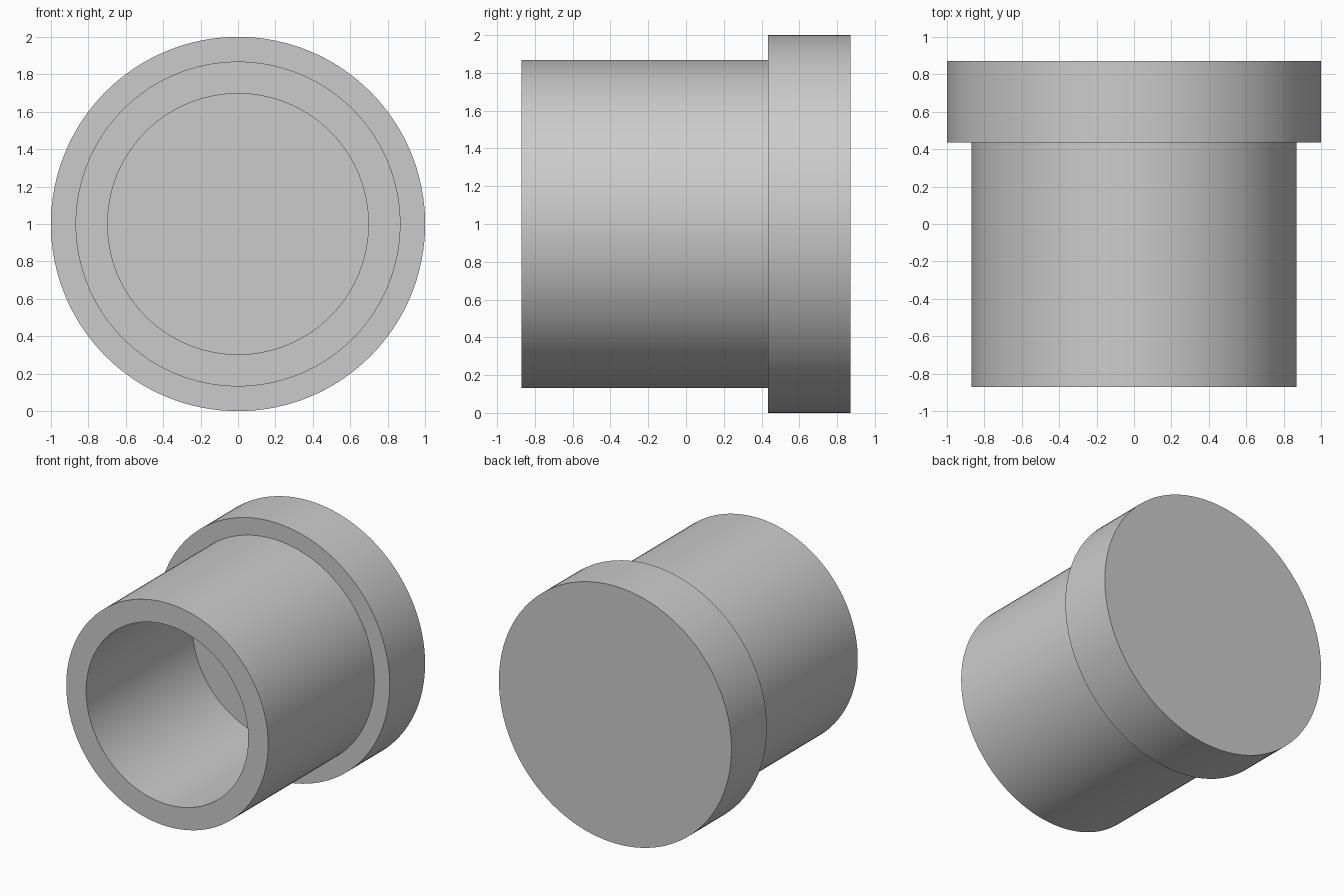
import bpy
import bmesh
import math

SEGMENTS = 128

cube = bpy.data.objects.get("Cube")
if cube:
    bpy.data.objects.remove(cube, do_unlink=True)

# Single plain grey
grey = bpy.data.materials.new("plain grey")
grey.use_nodes = True
colour = (0.6, 0.6, 0.6, 1)
grey.diffuse_color = colour
grey.node_tree.nodes["Principled BSDF"].inputs["Base Color"].default_value = colour

# Half section as (radius, y): bore floor, bore wall, rim, barrel, flange, back
bore, barrel, flange = 0.697, 0.868, 1.0
front, shoulder, back = -0.87, 0.435, 0.87
profile = [(bore, shoulder), (bore, front), (barrel, front),
           (barrel, shoulder), (flange, shoulder), (flange, back)]

# Revolve the section around the y axis
bm = bmesh.new()
rings = []
for radius, y in profile:
    ring = []
    for i in range(SEGMENTS):
        a = math.tau * i / SEGMENTS
        ring.append(bm.verts.new((radius * math.cos(a), y, 1 + radius * math.sin(a))))
    rings.append(ring)
for r0, r1 in zip(rings, rings[1:]):
    for i in range(SEGMENTS):
        j = (i + 1) % SEGMENTS
        bm.faces.new((r0[i], r0[j], r1[j], r1[i]))

# Close the bore floor and the back
bm.faces.new(rings[0])
bm.faces.new(rings[-1])
bmesh.ops.recalc_face_normals(bm, faces=bm.faces)

mesh = bpy.data.meshes.new("flanged_cup")
bm.to_mesh(mesh)
bm.free()
mesh.materials.append(grey)
cup = bpy.data.objects.new("flanged_cup", mesh)
bpy.context.collection.objects.link(cup)

# Smooth walls, crisp rims
bpy.ops.object.select_all(action='DESELECT')
cup.select_set(True)
bpy.context.view_layer.objects.active = cup
bpy.ops.object.shade_smooth_by_angle(angle=math.radians(30))
